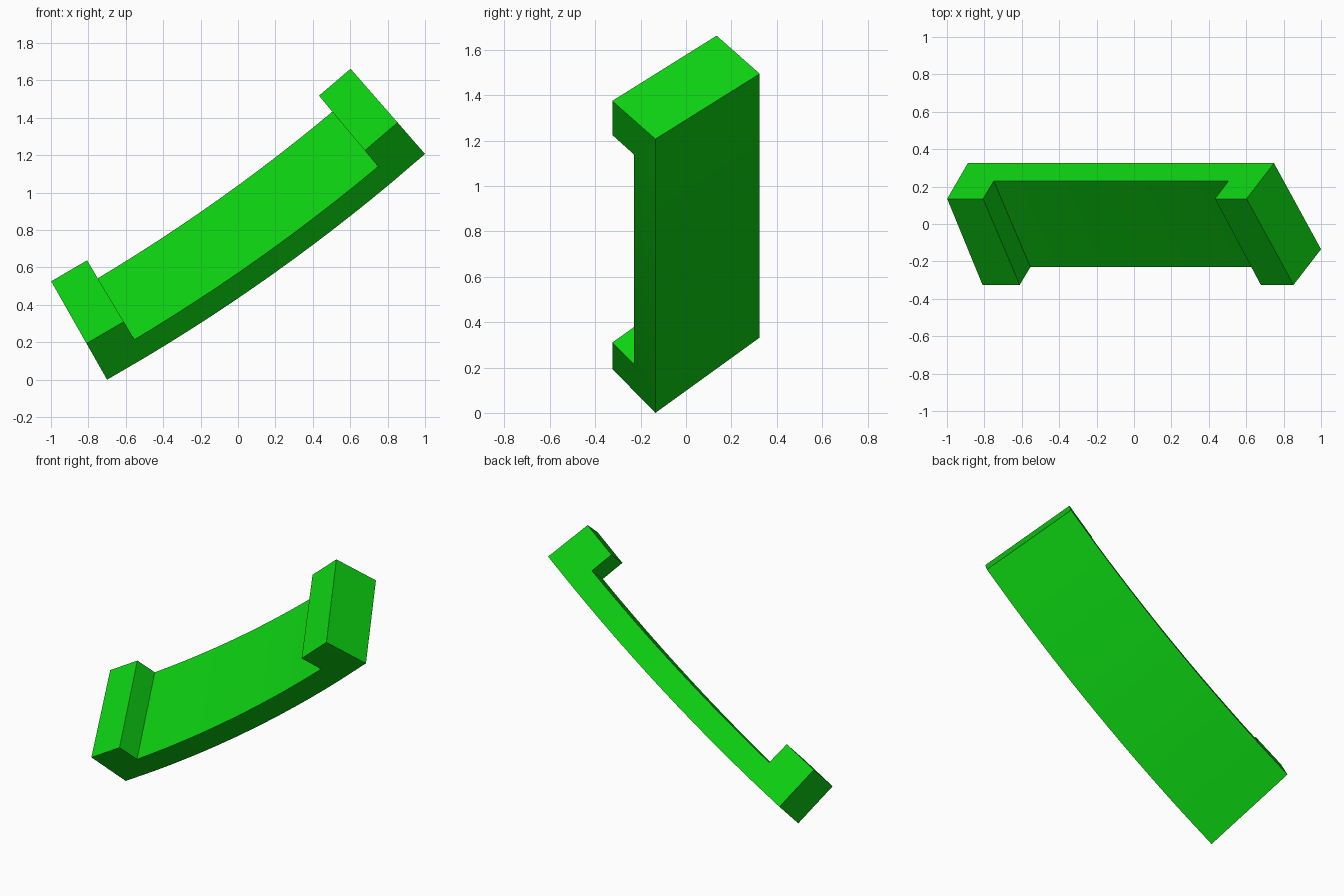
import bpy, bmesh, math
from mathutils import Vector

cube = bpy.data.objects.get("Cube")
if cube:
    bpy.data.objects.remove(cube, do_unlink=True)

green = bpy.data.materials.new("bright green")
green.use_nodes = True
colour = (0.004, 0.65, 0.006, 1)
green.diffuse_color = colour
green.node_tree.nodes["Principled BSDF"].inputs["Base Color"].default_value = colour

# Large arc around an axis parallel to y; the tilted section is swept along it
R_OUT = 10.35
START, END = Vector((-0.70, 0.0)), Vector((1.0, 1.207))   # ends of the lowest edge (x, z)
chord = END - START
mid = math.atan2(chord.y, chord.x)
half = math.asin(chord.length / (2 * R_OUT))
centre = START - R_OUT * Vector((math.sin(mid - half), -math.cos(mid - half)))

# Tilted rectangular section: (radius, y) from its inner upper corner
R_IN = R_OUT - 0.605
ACROSS = Vector((0.382, -0.46))
DEPTH = Vector((0.223, 0.19))
LIP = 0.222 / R_IN          # angle taken up by each end lip
STEPS = 12                  # segments between the lips

inner = [mid - half + LIP + (2 * half - 2 * LIP) * k / STEPS for k in range(STEPS + 1)]
angles = [mid - half] + inner + [mid + half]


def point(angle, across, layer):
    """Layer 0 is the outer skin, 1 the channel floor, 2 the top of the lips."""
    p = Vector((R_IN, 0.135)) + ACROSS * across + DEPTH * (1 - layer / 2)
    return (centre.x + p.x * math.sin(angle), p.y, centre.y - p.x * math.cos(angle))


# Solid cells: a base layer along the whole arc and a lip on each end
last = len(angles) - 2
cells = {(i, 0) for i in range(last + 1)} | {(0, 1), (last, 1)}

bm = bmesh.new()
verts = {}


def vert(i, across, layer):
    key = (i, across, layer)
    if key not in verts:
        verts[key] = bm.verts.new(point(angles[i], across, layer))
    return verts[key]


for i, j in cells:
    # Long sides
    for w in (0, 1):
        bm.faces.new([vert(i, w, j), vert(i + 1, w, j), vert(i + 1, w, j + 1), vert(i, w, j + 1)])
    # Ends, skin and floor wherever the neighbouring cell is empty
    for di, dj, a, b in ((-1, 0, (i, j), (i, j + 1)), (1, 0, (i + 1, j), (i + 1, j + 1)),
                         (0, -1, (i, j), (i + 1, j)), (0, 1, (i, j + 1), (i + 1, j + 1))):
        if (i + di, j + dj) not in cells:
            bm.faces.new([vert(a[0], 0, a[1]), vert(b[0], 0, b[1]),
                          vert(b[0], 1, b[1]), vert(a[0], 1, a[1])])

bmesh.ops.recalc_face_normals(bm, faces=bm.faces[:])
mesh = bpy.data.meshes.new("curved_channel")
bm.to_mesh(mesh)
bm.free()
mesh.materials.append(green)
channel = bpy.data.objects.new("curved_channel", mesh)
bpy.context.collection.objects.link(channel)

bpy.ops.object.select_all(action='DESELECT')
channel.select_set(True)
bpy.context.view_layer.objects.active = channel
bpy.ops.object.shade_smooth_by_angle(angle=math.radians(30))
